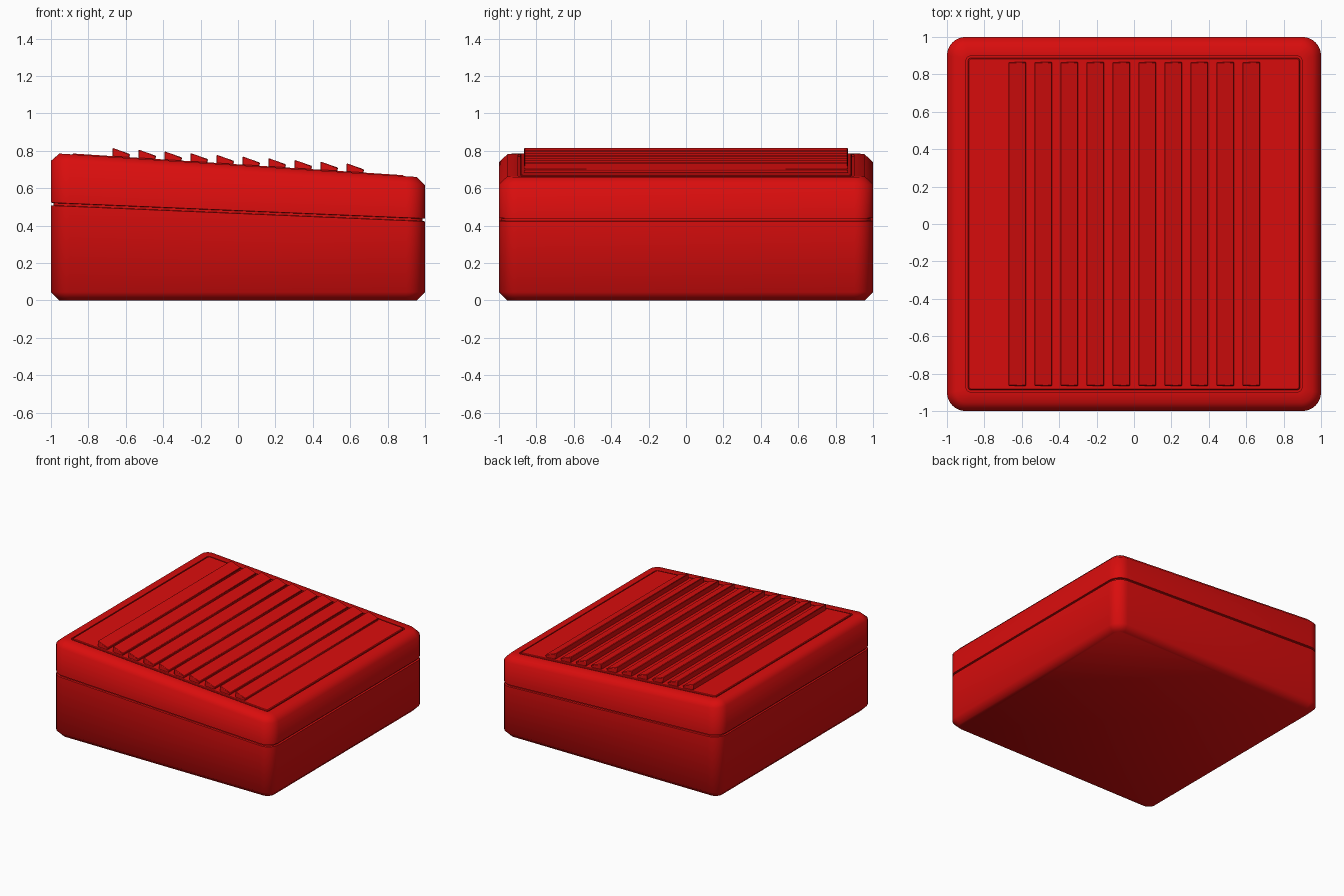
import bpy, bmesh, math

cube = bpy.data.objects.get("Cube")
if cube:
    bpy.data.objects.remove(cube, do_unlink=True)

red = bpy.data.materials.new("red")
red.use_nodes = True
red.diffuse_color = (0.7, 0.004, 0.004, 1)
red.node_tree.nodes["Principled BSDF"].inputs["Base Color"].default_value = red.diffuse_color


def flat(z):
    return lambda x: z


def top(x, dz=0.0):
    return 0.723 - 0.0655 * x + dz


def top_at(dz):
    return lambda x: top(x, dz)


def seam_at(dz):
    return lambda x: 0.473 - 0.0425 * x + dz


def finish(name, bm, angle):
    bmesh.ops.recalc_face_normals(bm, faces=bm.faces)
    mesh = bpy.data.meshes.new(name)
    bm.to_mesh(mesh)
    bm.free()
    mesh.materials.append(red)
    obj = bpy.data.objects.new(name, mesh)
    bpy.context.collection.objects.link(obj)
    bpy.ops.object.select_all(action='DESELECT')
    obj.select_set(True)
    bpy.context.view_layer.objects.active = obj
    bpy.ops.object.shade_smooth_by_angle(angle=math.radians(angle))
    return obj


def loft(name, rings, segments=8, angle=50):
    """Stack rounded squares: each ring is (half width, corner radius, height rule)."""
    bm = bmesh.new()
    loops = []
    for half, radius, height in rings:
        loop = []
        for corner in range(4):
            mid = math.pi / 4 + corner * math.pi / 2
            cx = math.copysign(half - radius, math.cos(mid))
            cy = math.copysign(half - radius, math.sin(mid))
            for i in range(segments + 1):
                a = (corner + i / segments) * math.pi / 2
                x, y = cx + radius * math.cos(a), cy + radius * math.sin(a)
                loop.append(bm.verts.new((x, y, height(x))))
        loops.append(loop)
    for low, high in zip(loops, loops[1:]):
        for i in range(len(low)):
            j = (i + 1) % len(low)
            bm.faces.new((low[i], low[j], high[j], high[i]))
    bm.faces.new(loops[0][::-1])
    bm.faces.new(loops[-1])
    return finish(name, bm, angle)


# Lower box with chamfered foot and a recessed lip at the seam
loft("base", [
    (0.955, 0.06, flat(0)),
    (1.0, 0.1, flat(0.045)),
    (1.0, 0.1, seam_at(-0.008)),
    (0.986, 0.086, seam_at(-0.006)),
    (0.986, 0.086, seam_at(0.004)),
])

# Sloping lid with chamfered rim and a shallow channel around the panel
loft("lid", [
    (0.986, 0.086, seam_at(0)),
    (0.986, 0.086, seam_at(0.006)),
    (1.0, 0.1, seam_at(0.008)),
    (1.0, 0.1, top_at(-0.042)),
    (0.955, 0.06, top_at(0)),
    (0.897, 0.02, top_at(0)),
    (0.897, 0.02, top_at(-0.012)),
])

# Inset top panel
loft("top_panel", [
    (0.887, 0.015, top_at(-0.02)),
    (0.887, 0.015, top_at(0)),
    (0.882, 0.012, top_at(0.005)),
], segments=4, angle=30)

# Wedge-shaped ridges across the panel
for n in range(10):
    left = -0.671 + 0.139 * n
    right = left + 0.094
    profile = [(left, top(left, -0.005)), (right - 0.006, top(right, -0.005)),
               (right, top(right, 0.022)), (left, top(left, 0.049))]
    bm = bmesh.new()
    front = [bm.verts.new((x, -0.866, z)) for x, z in profile]
    back = [bm.verts.new((x, 0.866, z)) for x, z in profile]
    bm.faces.new(front)
    bm.faces.new(back[::-1])
    for i in range(4):
        j = (i + 1) % 4
        bm.faces.new((front[i], back[i], back[j], front[j]))
    ridge = finish(f"ridge_{n + 1}", bm, 30)
    bevel = ridge.modifiers.new("soft_edges", 'BEVEL')
    bevel.width = 0.004
    bevel.segments = 1
